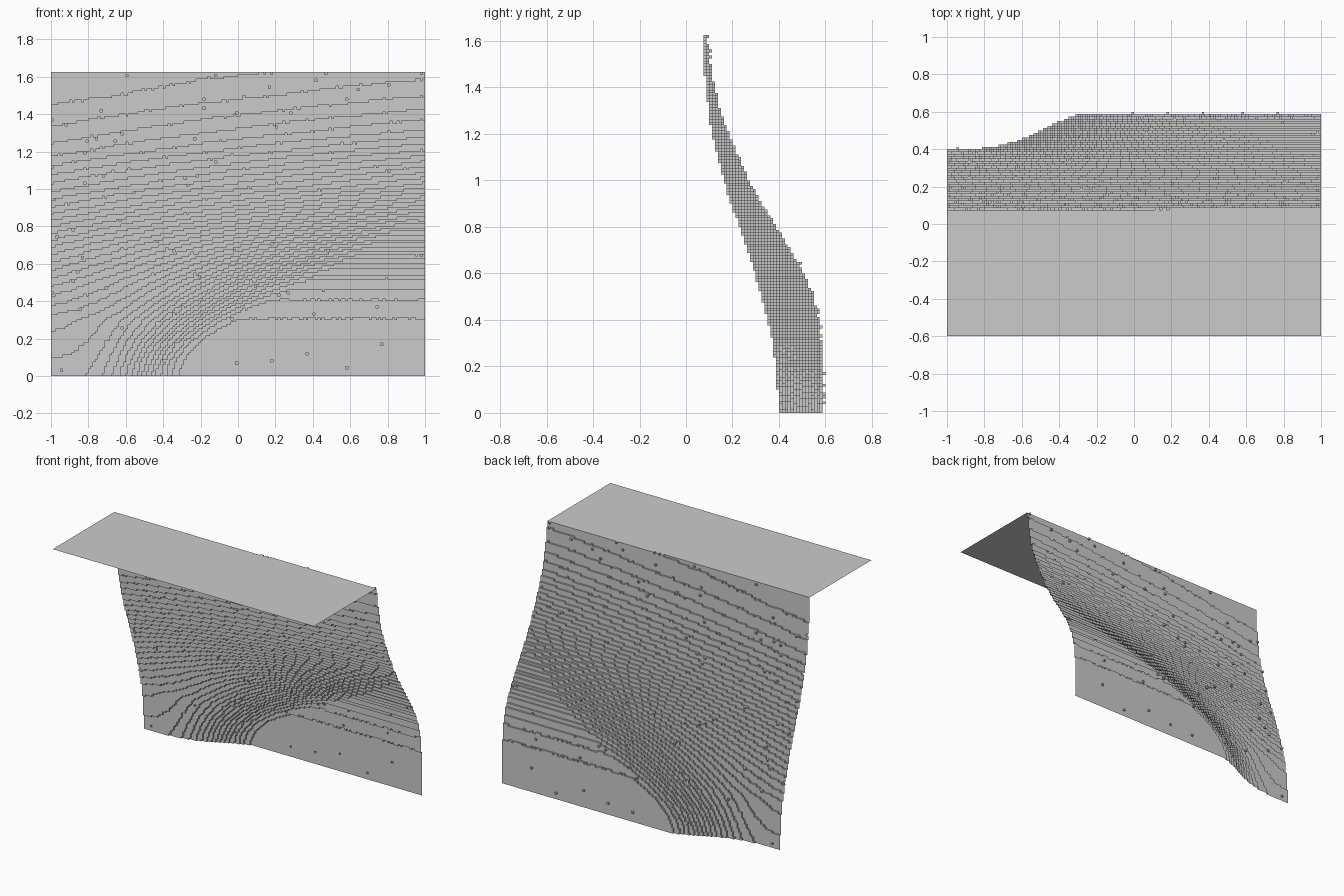
import bpy, random

if "Cube" in bpy.data.objects:
    bpy.data.objects.remove(bpy.data.objects["Cube"])

random.seed(4)
C = 0.0125          # size of one block
NX, NZ = 160, 130   # blocks across and up
H = NZ * C

# (z, y at the left edge, y at the right side)
PROFILE = [
    (0.0, .402, .588), (.2, .385, .587), (.3, .374, .582), (.4, .350, .570),
    (.5, .325, .548), (.6, .295, .507), (.7, .265, .450), (.8, .230, .388),
    (.9, .194, .326), (1.0, .164, .271), (1.1, .137, .225), (1.2, .112, .184),
    (1.3, .097, .148), (1.4, .086, .124), (1.5, .076, .105), (1.63, .070, .088)]


def profile(z):
    for (z0, a0, b0), (z1, a1, b1) in zip(PROFILE, PROFILE[1:]):
        if z <= z1:
            t = (z - z0) / (z1 - z0)
            return a0 + t * (a1 - a0), b0 + t * (b1 - b0)


def smooth(t):
    return t * t * (3 - 2 * t)


def depth(x, z):
    """Blend from left to right profile; the blend widens with height."""
    lo, hi = profile(z)
    k = smooth(min(1.0, z))
    t = min(1.0, (x + 1) / (0.74 + 1.26 * k))
    s = (1 - k) * smooth(t ** 1.7) + k * t
    return lo + s * (hi - lo)


def add_mesh(name, verts, faces):
    me = bpy.data.meshes.new(name)
    me.from_pydata(verts, [], faces)
    me.update()
    ob = bpy.data.objects.new(name, me)
    bpy.context.collection.objects.link(ob)
    return ob


# Block level of every cell, with a few stray bumps
level = {}
for j in range(NZ):
    for i in range(NX):
        y = depth(-1 + (i + .5) * C, (j + .5) * C) + random.gauss(0, .0004)
        level[i, j] = round(y / C) + (random.random() < .005)

# Stepped curtain wall: one square per cell plus risers between levels
index, faces = {}, []


def face(*corners):
    faces.append([index.setdefault(c, len(index)) for c in corners])


for (i, j), y in level.items():
    face((i, y, j), (i + 1, y, j), (i + 1, y, j + 1), (i, y, j + 1))
    side = level.get((i + 1, j), y)
    for n in range(min(y, side), max(y, side)):
        q = [(i + 1, n, j), (i + 1, n + 1, j), (i + 1, n + 1, j + 1), (i + 1, n, j + 1)]
        face(*(q if side < y else q[::-1])[::-1])
    above = level.get((i, j + 1), y)
    for n in range(min(y, above), max(y, above)):
        q = [(i, n, j + 1), (i + 1, n, j + 1), (i + 1, n + 1, j + 1), (i, n + 1, j + 1)]
        face(*(q[::-1] if above < y else q))
add_mesh("curtain_wall", [(-1 + a * C, b * C, c * C) for a, b, c in index], faces)

# Flat top sheet reaching forward to the front edge
top, tiles = {}, []
for i in range(NX):
    quad = [(i, -48), (i + 1, -48), (i + 1, level[i, NZ - 1]), (i, level[i, NZ - 1])]
    tiles.append([top.setdefault(c, len(top)) for c in quad])
add_mesh("top_sheet", [(-1 + a * C, b * C, H) for a, b in top], tiles)
